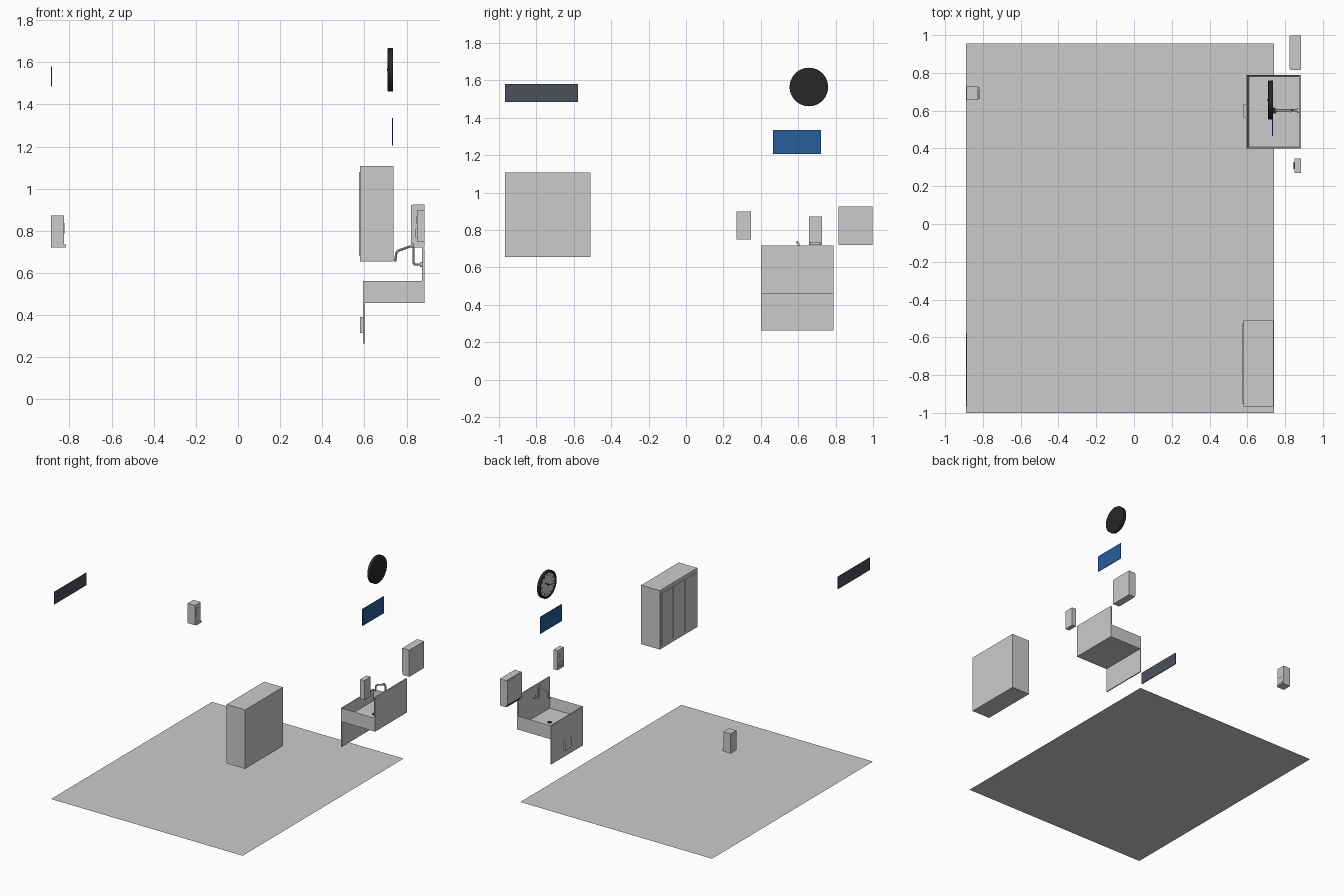
import bpy, bmesh, math
from mathutils import Vector, Matrix

if "Cube" in bpy.data.objects:
    bpy.data.objects.remove(bpy.data.objects["Cube"])


def material(name, rgb):
    m = bpy.data.materials.new(name)
    m.diffuse_color = (*rgb, 1)
    m.use_nodes = True
    m.node_tree.nodes["Principled BSDF"].inputs["Base Color"].default_value = m.diffuse_color
    return m


BLACK = material("black", (0.02, 0.02, 0.022))
BLUE = material("blue", (0.02, 0.11, 0.33))
SLATE = material("slate", (0.075, 0.08, 0.105))
WHITE = material("white", (0.8, 0.8, 0.8))


def finish(name, bm, mat=None, smooth=False):
    bmesh.ops.recalc_face_normals(bm, faces=bm.faces)
    me = bpy.data.meshes.new(name)
    bm.to_mesh(me)
    bm.free()
    ob = bpy.data.objects.new(name, me)
    bpy.context.collection.objects.link(ob)
    if mat:
        me.materials.append(mat)
    if smooth:
        bpy.context.view_layer.objects.active = ob
        ob.select_set(True)
        bpy.ops.object.shade_smooth_by_angle(angle=math.radians(35))
        ob.select_set(False)
    return ob


def box(name, x, y, z, mat=None):
    """Box from (min, max) pairs."""
    bm = bmesh.new()
    lo, hi = Vector((x[0], y[0], z[0])), Vector((x[1], y[1], z[1]))
    bmesh.ops.create_cube(bm, size=1, matrix=Matrix.Translation((lo + hi) / 2)
                          @ Matrix.Diagonal((*(hi - lo), 1)))
    return finish(name, bm, mat)


def cylinder(name, loc, r, depth, axis="Z", mat=None, n=24):
    bm = bmesh.new()
    rot = Matrix.Rotation(math.pi / 2, 4, "Y") if axis == "X" else Matrix()
    bmesh.ops.create_cone(bm, cap_ends=True, segments=n, radius1=r, radius2=r, depth=depth,
                          matrix=Matrix.Translation(loc) @ rot)
    return finish(name, bm, mat, True)


# Floor sheet
bm = bmesh.new()
bm.faces.new([bm.verts.new(p) for p in
              ((-0.89, -1, 0), (0.74, -1, 0), (0.74, 0.955, 0), (-0.89, 0.955, 0))])
finish("floor", bm)

# Wall cabinet with three door panels facing -x
box("cabinet", (0.58, 0.738), (-0.967, -0.51), (0.655, 1.108))
for i in range(3):
    y = -0.951 + i * 0.143
    box(f"cabinet_door_{i + 1}", (0.575, 0.581), (y, y + 0.138), (0.68, 1.08))

# Sink: open basin made by insetting the top of a box and pushing it down
bm = bmesh.new()
bmesh.ops.create_cube(bm, size=1, matrix=Matrix.Translation((0.7415, 0.595, 0.5095))
                      @ Matrix.Diagonal((0.283, 0.388, 0.105, 1)))
top = max(bm.faces, key=lambda f: f.calc_center_median().z)
bmesh.ops.inset_region(bm, faces=[top], thickness=0.011)
bmesh.ops.translate(bm, verts=top.verts, vec=(0, 0, -0.085))
finish("basin", bm)
box("backsplash", (0.874, 0.885), (0.401, 0.789), (0.457, 0.717))
box("sink_apron", (0.594, 0.602), (0.401, 0.789), (0.264, 0.562))
box("push_pad", (0.58, 0.595), (0.565, 0.636), (0.315, 0.39))
cylinder("drain", (0.74, 0.6, 0.478), 0.016, 0.006, mat=BLACK)

# Faucet: bevelled curve converted to a mesh
cu = bpy.data.curves.new("faucet_path", "CURVE")
cu.dimensions = "3D"
cu.bevel_depth = 0.006
cu.bevel_resolution = 3
cu.use_fill_caps = True
path = [(0.878, 0.64), (0.84, 0.64), (0.833, 0.648), (0.833, 0.72), (0.828, 0.727),
        (0.815, 0.725), (0.763, 0.707), (0.752, 0.697), (0.746, 0.655)]
sp = cu.splines.new("POLY")
sp.points.add(len(path) - 1)
for p, (x, z) in zip(sp.points, path):
    p.co = (x, 0.602, z, 1)
tmp = bpy.data.objects.new("faucet_path", cu)
bpy.context.collection.objects.link(tmp)
me = bpy.data.meshes.new_from_object(tmp.evaluated_get(bpy.context.evaluated_depsgraph_get()))
bpy.data.objects.remove(tmp)
bm = bmesh.new()
bm.from_mesh(me)
finish("faucet", bm, smooth=True)
cylinder("faucet_flange", (0.869, 0.602, 0.64), 0.012, 0.012, "X")
cylinder("faucet_cap", (0.828, 0.595, 0.735), 0.005, 0.012)

# Soap dispenser
box("soap_dispenser", (0.85, 0.885), (0.27, 0.347), (0.75, 0.9))
box("soap_button", (0.843, 0.851), (0.29, 0.327), (0.768, 0.81))
box("soap_window", (0.848, 0.851), (0.295, 0.322), (0.835, 0.87))

# Paper towel dispenser
box("towel_dispenser", (0.829, 0.885), (0.816, 0.998), (0.72, 0.925))
box("towel_cover", (0.822, 0.83), (0.82, 0.994), (0.738, 0.922))
box("towel_slot", (0.826, 0.835), (0.835, 0.979), (0.722, 0.734), BLACK)

# Gel dispenser on the left wall, facing +x
box("gel_dispenser", (-0.888, -0.826), (0.657, 0.727), (0.72, 0.872))
box("gel_window", (-0.827, -0.824), (0.666, 0.715), (0.785, 0.838), WHITE)
box("gel_tray", (-0.828, -0.816), (0.662, 0.722), (0.72, 0.735))

# Wall signs
box("dark_sign", (-0.888, -0.883), (-0.967, -0.578), (1.485, 1.58), SLATE)
box("blue_sign", (0.731, 0.736), (0.465, 0.723), (1.206, 1.335), BLUE)

# Clock: lathed case, then face, ticks and hands facing -x
CY, CZ, N = 0.657, 1.565, 48
profile = [(0.735, 0.103), (0.712, 0.103), (0.71, 0.1), (0.71, 0.092), (0.718, 0.088)]
bm = bmesh.new()
rings = [[bm.verts.new((x, CY + r * math.cos(2 * math.pi * i / N),
                        CZ + r * math.sin(2 * math.pi * i / N))) for i in range(N)]
         for x, r in profile]
for a, b in zip(rings, rings[1:]):
    for i in range(N):
        bm.faces.new((a[i], a[(i + 1) % N], b[(i + 1) % N], b[i]))
bm.faces.new(rings[0])
bm.faces.new(rings[-1])
finish("clock_case", bm, BLACK, True)
cylinder("clock_face", (0.718, CY, CZ), 0.087, 0.004, "X", n=N)


def clock_bar(name, angle, r0, r1, w, x):
    """Radial bar on the dial."""
    ob = box(name, (-0.001, 0.001), (-w / 2, w / 2), (r0, r1), BLACK)
    ob.data.transform(Matrix.Translation((x, CY, CZ)) @ Matrix.Rotation(angle, 4, "X"))


for i in range(12):
    clock_bar(f"clock_tick_{i + 1}", i * math.pi / 6, 0.066, 0.08, 0.005, 0.7155)
clock_bar("hour_hand", math.radians(-55), -0.012, 0.045, 0.006, 0.713)
clock_bar("minute_hand", math.radians(105), -0.015, 0.068, 0.004, 0.711)
cylinder("clock_hub", (0.713, CY, CZ), 0.006, 0.012, "X", BLACK, 16)
